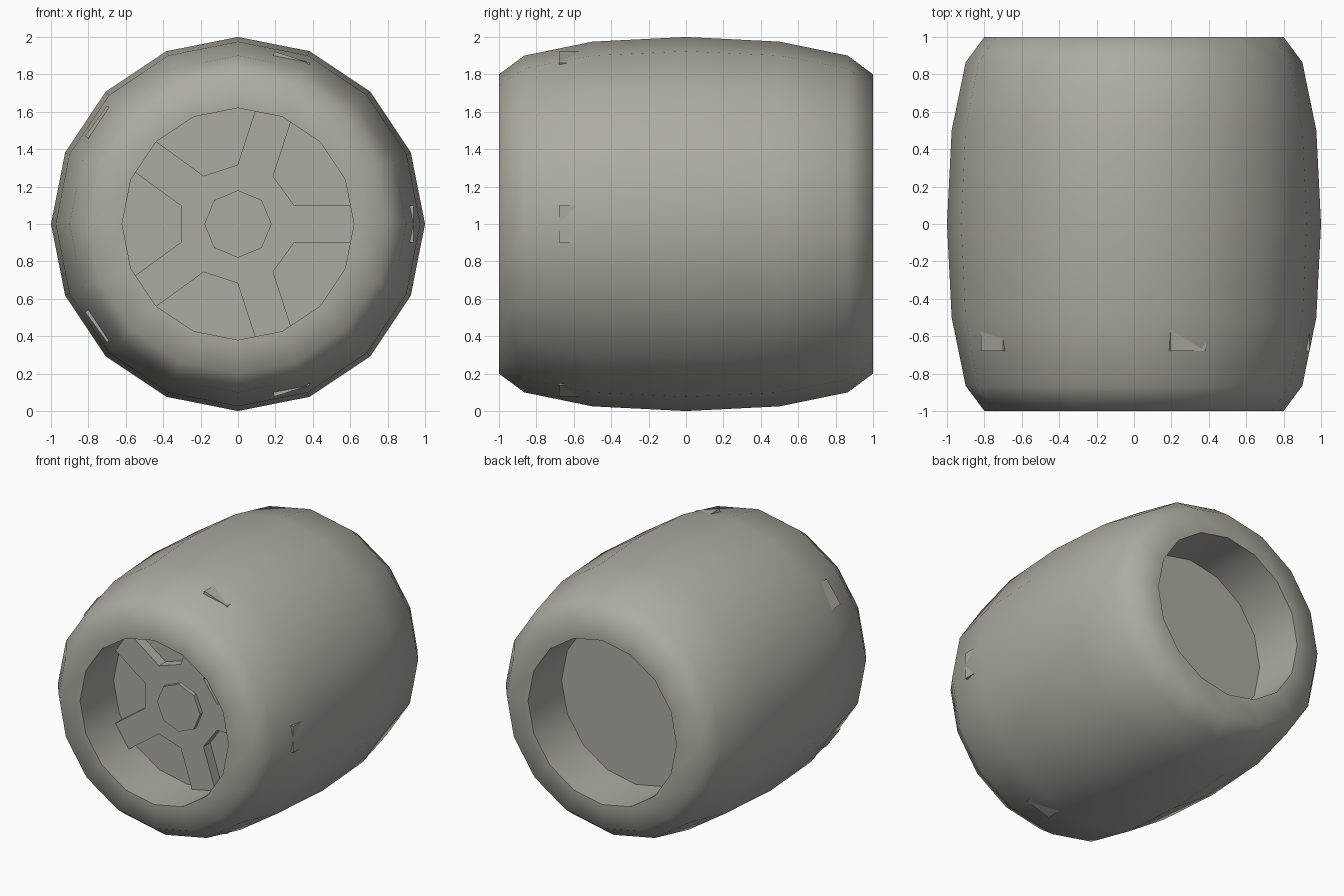
import bpy, bmesh
from math import sin, cos, pi, radians

if "Cube" in bpy.data.objects:
    bpy.data.objects.remove(bpy.data.objects["Cube"])

GREY = (0.43, 0.41, 0.36, 1.0)
grey = bpy.data.materials.new("warm_grey")
grey.use_nodes = True
grey.diffuse_color = GREY
grey.node_tree.nodes["Principled BSDF"].inputs["Base Color"].default_value = GREY


def finish(name, bm):
    """Turn a bmesh into an object at axle height."""
    bmesh.ops.recalc_face_normals(bm, faces=bm.faces)
    mesh = bpy.data.meshes.new(name)
    bm.to_mesh(mesh)
    bm.free()
    mesh.materials.append(grey)
    obj = bpy.data.objects.new(name, mesh)
    obj.location.z = 1
    bpy.context.collection.objects.link(obj)
    return obj


def ring(radius, sides):
    return [(radius * cos(2 * pi * i / sides), radius * sin(2 * pi * i / sides))
            for i in range(sides)]


def prism(name, outline, front, back):
    """Extrude an x-z outline along y."""
    bm = bmesh.new()
    face = bm.faces.new([bm.verts.new((x, front, z)) for x, z in outline])
    out = bmesh.ops.extrude_face_region(bm, geom=[face], use_keep_orig=True)
    moved = [v for v in out["geom"] if isinstance(v, bmesh.types.BMVert)]
    bmesh.ops.translate(bm, verts=moved, vec=(0, back - front, 0))
    return finish(name, bm)


def lathe(name, profile, sides):
    """Sweep a closed (radius, y) profile around the axle."""
    bm = bmesh.new()
    loops = [[bm.verts.new((x, y, z)) for x, z in ring(r, sides)] for r, y in profile]
    for a, b in zip(loops, loops[1:] + loops[:1]):
        for i in range(sides):
            j = (i + 1) % sides
            bm.faces.new((a[i], a[j], b[j], b[i]))
    return finish(name, bm)


# Barrel-shaped tyre with a straight bore
half = [(0.62, -1), (0.8, -1), (0.9, -0.865), (0.975, -0.5)]
profile = half + [(1, 0)] + [(r, -y) for r, y in reversed(half)]
tyre = lathe("tyre", profile, 16)
bpy.ops.object.select_all(action="DESELECT")
tyre.select_set(True)
bpy.context.view_layer.objects.active = tyre
bpy.ops.object.shade_smooth_by_angle(angle=radians(70))

# Solid rim disc closing the bore
prism("rim_disc", ring(0.63, 16), -0.6, 0.6)

# Five spokes in one star, their ends just breaking through the tread
star = []
for k in range(5):
    a = 2 * pi * k / 5
    for r, w in ((0.3, -0.1), (0.938, -0.1), (0.938, 0.1), (0.3, 0.1)):
        star.append((r * cos(a) - w * sin(a), r * sin(a) + w * cos(a)))
prism("spokes", star, -0.68, -0.5)

# Octagonal hub cap
prism("hub_cap", ring(0.18, 8), -0.71, -0.6)
